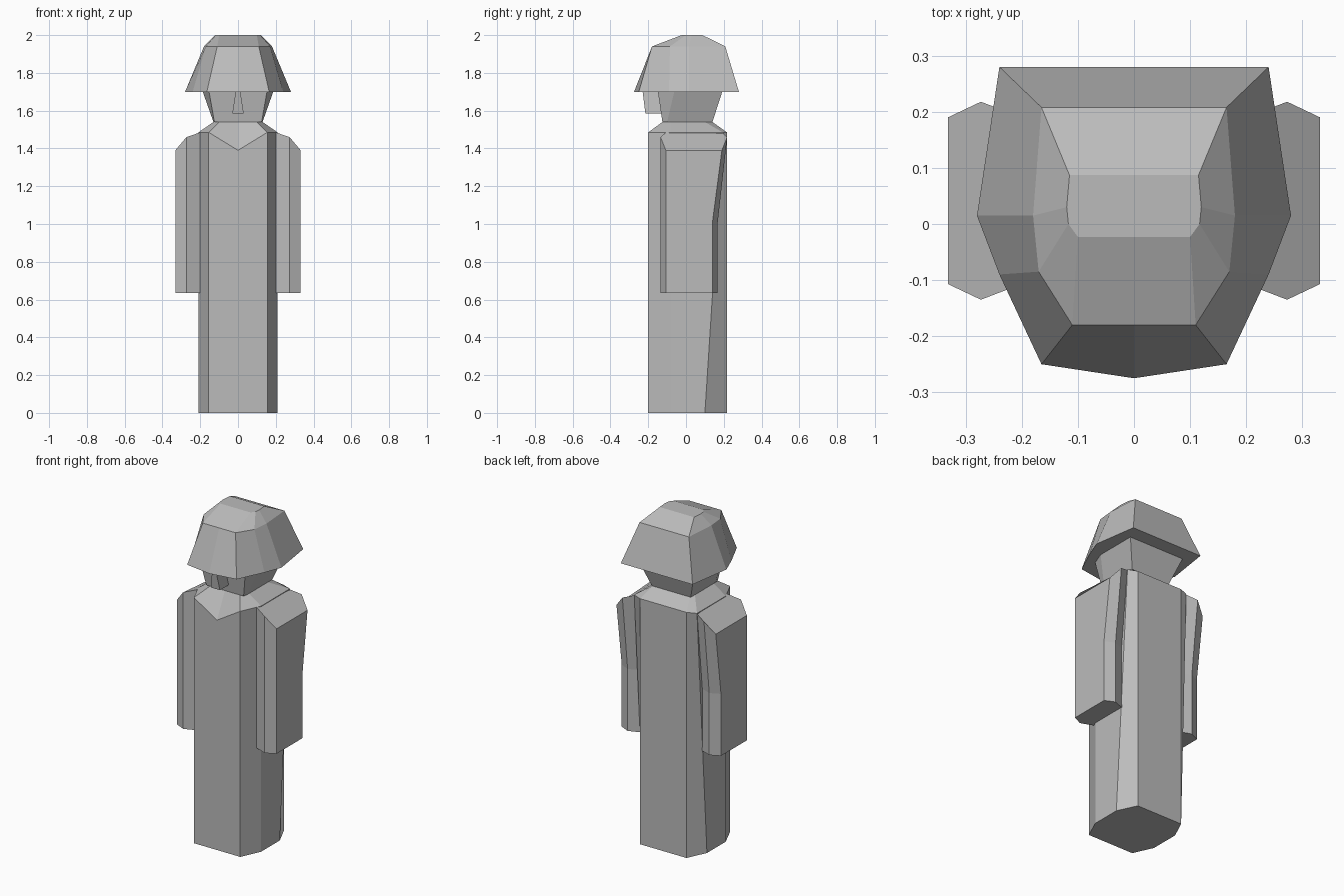
import bpy
import bmesh

default_cube = bpy.data.objects.get("Cube")
if default_cube:
    bpy.data.objects.remove(default_cube, do_unlink=True)


def make_material(name, colour):
    material = bpy.data.materials.new(name)
    material.use_nodes = True
    material.diffuse_color = colour
    shader = material.node_tree.nodes["Principled BSDF"]
    shader.inputs["Base Color"].default_value = colour
    shader.inputs["Roughness"].default_value = 0.8
    return material


stone_grey = make_material("stone grey", (0.5, 0.5, 0.5, 1))


def level(outline, z):
    """Lift a flat outline to one height."""
    return [(x, y, z) for x, y in outline]


def mirrored(half):
    """Complete a front-to-back half outline with its mirror image."""
    return half + [(-x, y, z) for x, y, z in reversed(half) if x > 0]


def loft(name, rings):
    """Skin matching rings from bottom to top and cap both ends."""
    mesh = bpy.data.meshes.new(name)
    bm = bmesh.new()
    loops = [[bm.verts.new(point) for point in ring] for ring in rings]
    for lower, upper in zip(loops, loops[1:]):
        for i in range(len(lower)):
            j = (i + 1) % len(lower)
            bm.faces.new((lower[i], lower[j], upper[j], upper[i]))
    bm.faces.new(list(reversed(loops[0])))
    bm.faces.new(loops[-1])
    bmesh.ops.recalc_face_normals(bm, faces=bm.faces[:])
    bm.to_mesh(mesh)
    bm.free()
    part = bpy.data.objects.new(name, mesh)
    bpy.context.collection.objects.link(part)
    mesh.materials.append(stone_grey)
    return part


# Robe column with a V-shaped collar and sloping shoulders
def robe_outline(back_edge):
    return [(0, -0.2), (0.155, -0.2), (0.21, -0.08),
            (0.21, back_edge), (0.155, 0.217)]


hem = level(robe_outline(0.1), 0)
shoulders = level(robe_outline(0.195), 1.485)
shoulders[0] = (0, -0.2, 1.39)
neckline = level([(0, -0.125), (0.1, -0.125), (0.13, -0.08),
                  (0.13, 0.1), (0.125, 0.14)], 1.54)
loft("robe", [mirrored(half) for half in (hem, shoulders, neckline)])

# Head, widening upwards into the helmet
jaw = level([(0.125, -0.125), (0.13, -0.1), (0.13, 0.14)], 1.54)
brow = level([(0.155, -0.15), (0.19, -0.06), (0.19, 0.195)], 1.71)
loft("head", [mirrored(half) for half in (jaw, brow)])


# Nose wedge
def nose_ring(half_width, front, z):
    return mirrored(level([(half_width, front), (half_width, -0.12)], z))


loft("nose", [nose_ring(0.03, -0.215, 1.585), nose_ring(0.012, -0.23, 1.705)])

# Faceted helmet with a pointed front rim
rim = level([(0, -0.275), (0.165, -0.25), (0.24, -0.09),
             (0.28, 0.015), (0.24, 0.28)], 1.7)
dome = level([(0, -0.18), (0.11, -0.18), (0.17, -0.085),
              (0.18, 0.015), (0.165, 0.208)], 1.94)
crown = level([(0, -0.023), (0.1, -0.023), (0.117, 0),
               (0.12, 0.03), (0.115, 0.087)], 2)
loft("helmet", [mirrored(half) for half in (rim, dome, crown)])


# Six-sided arms, sloped at the shoulder and narrower below the elbow
def arm_ring(side, back, heights):
    inner, ridge, outer = 0.2, 0.273, 0.332
    front, bulge = -0.107, 0.028
    top_inner, top_ridge, top_outer = heights
    points = [(inner, front, top_inner), (ridge, front - bulge, top_ridge),
              (outer, front, top_outer), (outer, back, top_outer),
              (ridge, back + bulge, top_ridge), (inner, back, top_inner)]
    return [(side * x, y, z) for x, y, z in points]


for side, label in ((1, "left"), (-1, "right")):
    loft(label + "_arm", [
        arm_ring(side, 0.14, [0.635] * 3),
        arm_ring(side, 0.14, [1.01] * 3),
        arm_ring(side, 0.19, [1.485, 1.46, 1.39]),
    ])
